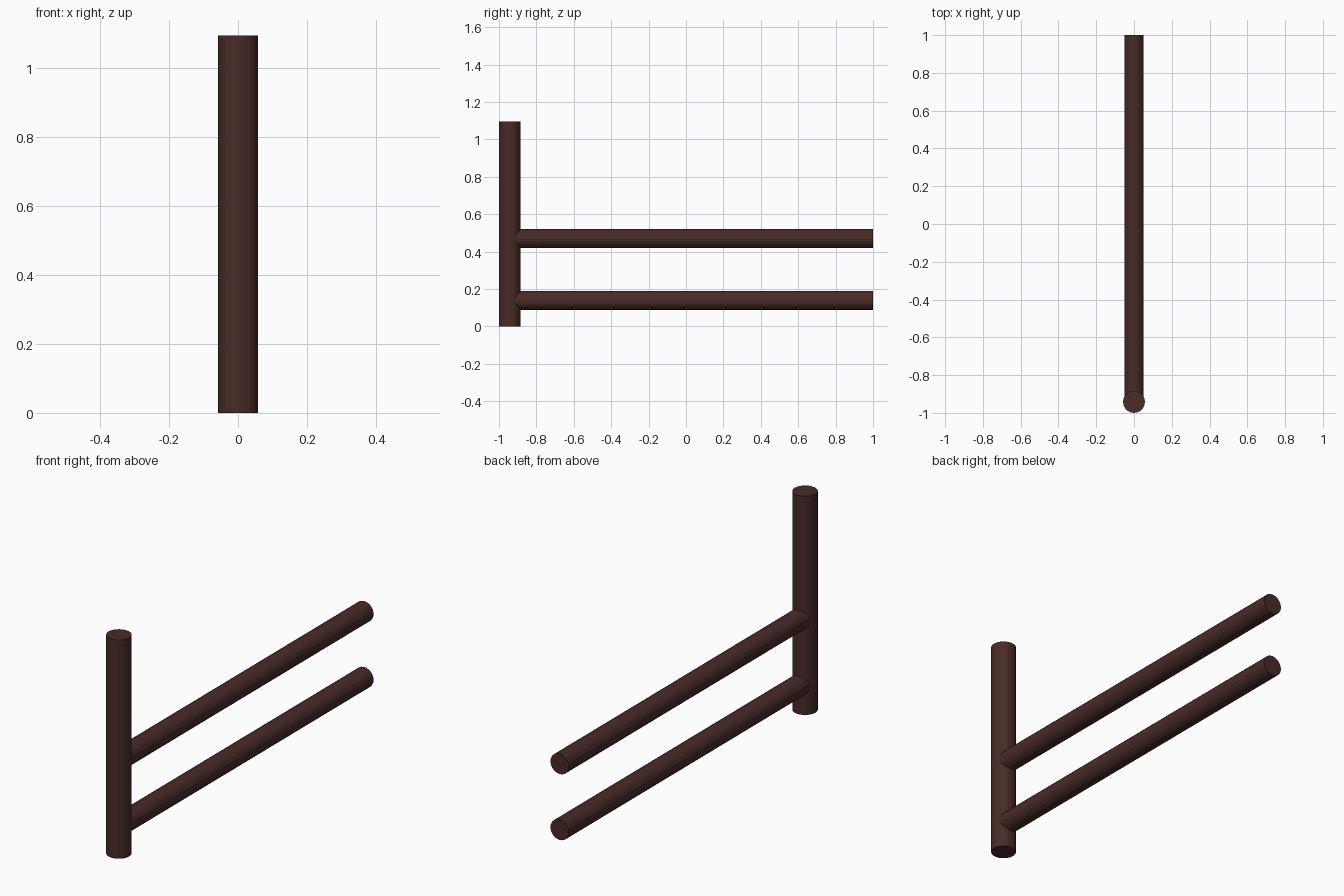
import bpy
import math

if "Cube" in bpy.data.objects:
    bpy.data.objects.remove(bpy.data.objects["Cube"])

# Dark reddish-brown wood
wood = bpy.data.materials.new("dark_wood")
wood.diffuse_color = (0.065, 0.024, 0.020, 1)
wood.use_nodes = True
wood.node_tree.nodes["Principled BSDF"].inputs["Base Color"].default_value = wood.diffuse_color


def pole(name, radius, length, centre, rotation=(0, 0, 0)):
    bpy.ops.mesh.primitive_cylinder_add(
        vertices=20, radius=radius, depth=length,
        location=centre, rotation=rotation)
    obj = bpy.context.object
    obj.name = name
    obj.data.materials.append(wood)
    return obj


# Upright post
POST_R, POST_H = 0.058, 1.095
post_y = -1 + POST_R
pole("post", POST_R, POST_H, (0, post_y, POST_H / 2))

# Two rails running back from the post centre
rail_len = 1 - post_y
for name, z in (("lower_rail", 0.14), ("upper_rail", 0.47)):
    pole(name, 0.051, rail_len, (0, (1 + post_y) / 2, z), (math.pi / 2, 0, 0))
